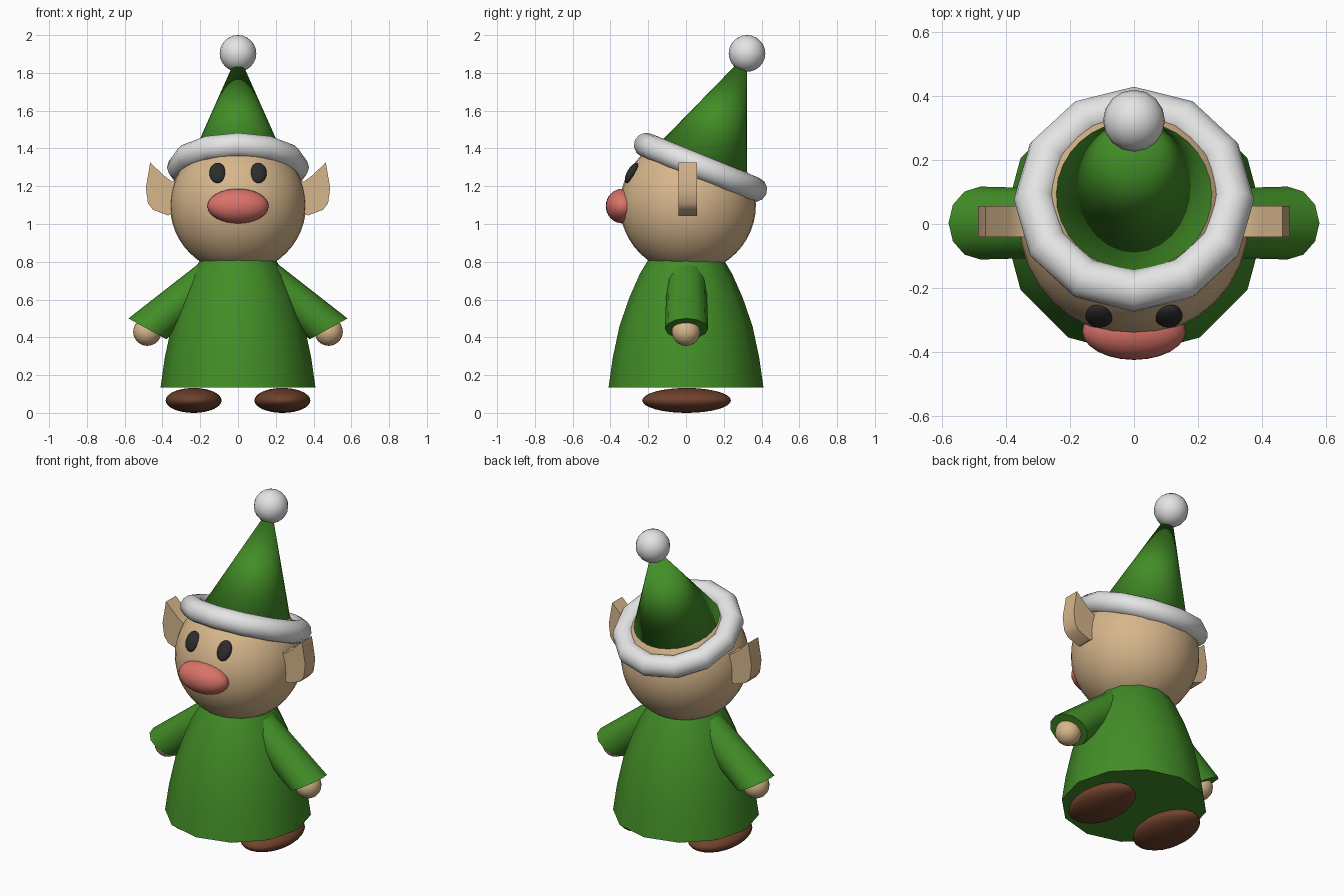
import bpy, bmesh, math
from mathutils import Vector

if "Cube" in bpy.data.objects:
    bpy.data.objects.remove(bpy.data.objects["Cube"])


def material(name, rgb):
    m = bpy.data.materials.new(name)
    m.use_nodes = True
    m.diffuse_color = (*rgb, 1)
    m.node_tree.nodes["Principled BSDF"].inputs["Base Color"].default_value = (*rgb, 1)
    return m


GREEN = material("green cloth", (0.055, 0.27, 0.02))
SKIN = material("skin", (0.68, 0.47, 0.26))
WHITE = material("white fur", (0.78, 0.78, 0.78))
PINK = material("pink nose", (0.7, 0.17, 0.14))
BROWN = material("brown shoe", (0.16, 0.055, 0.025))
BLACK = material("black eye", (0.025, 0.025, 0.025))


def finish(obj, name, mat, angle=50):
    obj.name = name
    obj.data.materials.clear()
    obj.data.materials.append(mat)
    bpy.ops.object.select_all(action='DESELECT')
    obj.select_set(True)
    bpy.context.view_layer.objects.active = obj
    bpy.ops.object.shade_smooth_by_angle(angle=math.radians(angle))
    return obj


def ball(name, mat, loc, radii, tilt=0, segments=24, rings=16):
    bpy.ops.mesh.primitive_uv_sphere_add(segments=segments, ring_count=rings, radius=1,
                                         location=loc, rotation=(tilt, 0, 0))
    bpy.context.object.scale = radii
    return finish(bpy.context.object, name, mat)


def loft(name, mat, rings):
    """Skin a closed solid through rings of points."""
    bm = bmesh.new()
    loops = [[bm.verts.new(p) for p in ring] for ring in rings]
    n = len(loops[0])
    for a, b in zip(loops, loops[1:]):
        for i in range(n):
            j = (i + 1) % n
            bm.faces.new((a[i], a[j], b[j], b[i]))
    bm.faces.new(loops[0])
    bm.faces.new(loops[-1])
    bmesh.ops.recalc_face_normals(bm, faces=bm.faces)
    mesh = bpy.data.meshes.new(name)
    bm.to_mesh(mesh)
    bm.free()
    obj = bpy.data.objects.new(name, mesh)
    bpy.context.collection.objects.link(obj)
    return finish(obj, name, mat)


def ring(centre, u, v, n=12):
    steps = [math.tau * i / n for i in range(n)]
    return [centre + u * math.cos(t) + v * math.sin(t) for t in steps]


X, Y, Z = Vector((1, 0, 0)), Vector((0, 1, 0)), Vector((0, 0, 1))

# Robe: twelve-sided bell
profile = [(0.41, 0.135), (0.388, 0.29), (0.352, 0.46), (0.3, 0.61), (0.245, 0.735), (0.2, 0.81)]
loft("robe", GREEN, [ring(Z * z, X * r, Y * r) for r, z in profile])

# Head and nose
ball("head", SKIN, (0, 0.01, 1.1), (0.36, 0.36, 0.36), segments=32, rings=24)
ball("nose", PINK, (0, -0.335, 1.095), (0.162, 0.09, 0.092))

# Hat: leaning cone, fur brim and bobble
base, tip = Vector((0, 0.077, 1.30)), Vector((0, 0.323, 1.903))
axis = tip - base
lean = -math.atan2(axis.y, axis.z)
bpy.ops.mesh.primitive_cone_add(vertices=32, radius1=0.265, radius2=0, depth=axis.length,
                                location=(base + tip) / 2, rotation=(lean, 0, 0))
finish(bpy.context.object, "hat_cone", GREEN, 180)
bpy.ops.mesh.primitive_torus_add(major_segments=12, minor_segments=12, major_radius=0.31,
                                 minor_radius=0.066, location=base, rotation=(lean, 0, 0))
finish(bpy.context.object, "hat_brim", WHITE)
ball("hat_bobble", WHITE, tip, (0.097, 0.097, 0.097), segments=16, rings=12)

# Ear outline (x, z), thickened along y
ear = [(0.3, 1.09), (0.37, 1.045), (0.45, 1.075), (0.477, 1.11), (0.488, 1.19),
       (0.465, 1.325), (0.39, 1.255), (0.35, 1.225), (0.3, 1.22)]

for side, s in (("left", 1), ("right", -1)):
    ball(side + "_eye", BLACK, (s * 0.108, -0.287, 1.27), (0.044, 0.025, 0.06), math.radians(-30))
    ball(side + "_hand", SKIN, (s * 0.48, 0, 0.43), (0.075, 0.075, 0.075), segments=16, rings=12)
    ball(side + "_shoe", BROWN, (s * 0.235, 0.003, 0.066), (0.148, 0.235, 0.066))
    loft(side + "_ear", SKIN, [[(s * x, y, z) for x, z in ear] for y in (-0.04, 0.057)])

    # Sleeve: slanted cuff running up into the shoulder
    cuff = Vector((s * 0.48, 0.003, 0.445))
    across = Vector((s * 0.1, 0, 0.055))
    shoulder = cuff + Vector((-s * 0.38, 0, 0.31))
    loft(side + "_sleeve", GREEN, [ring(cuff, across, Y * 0.114),
                                   ring(shoulder, across * 0.9, Y * 0.104)])
